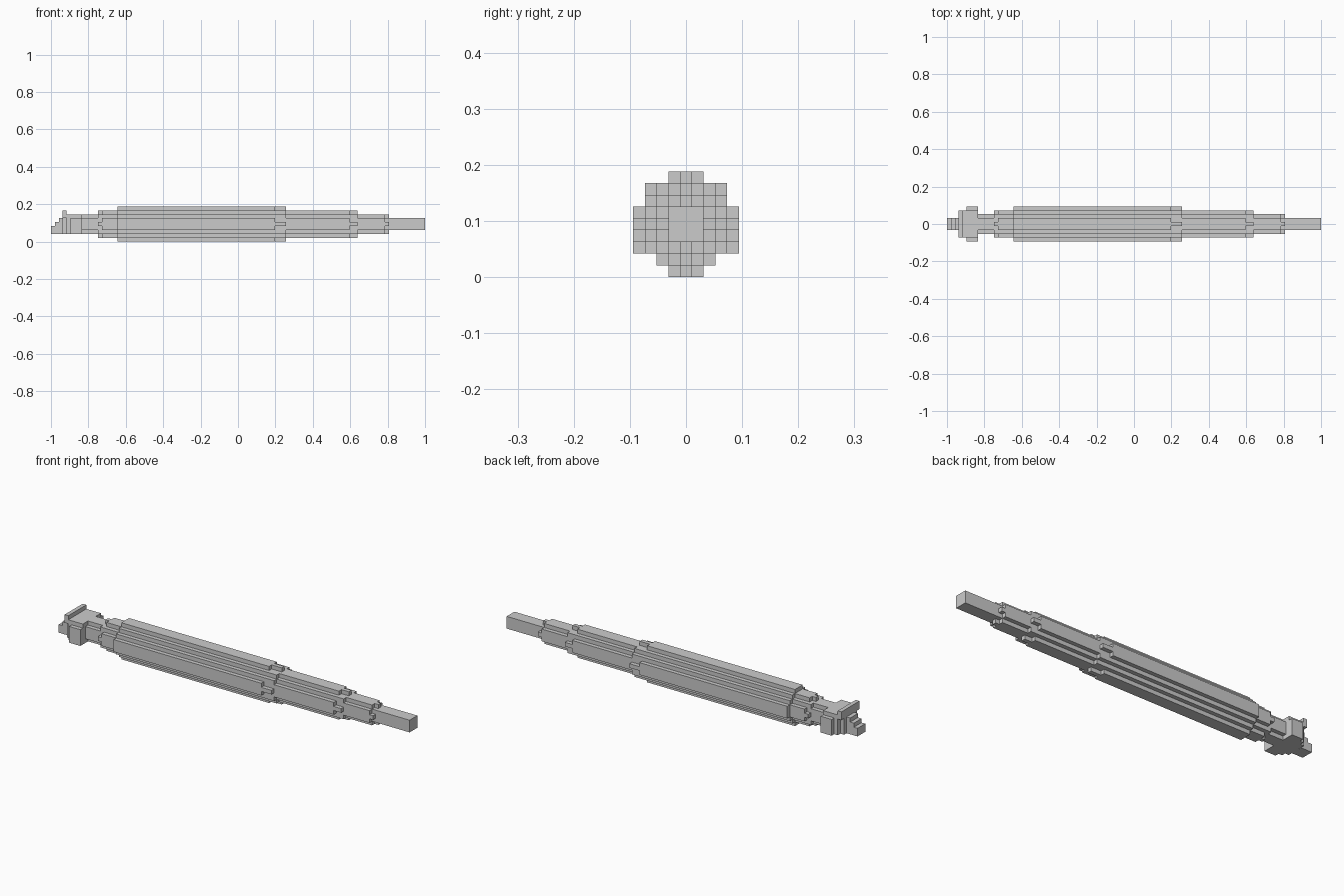
import bpy, bmesh

if "Cube" in bpy.data.objects:
    bpy.data.objects.remove(bpy.data.objects["Cube"])

V = 0.1885 / 9      # size of one block
CZ = 4.5 * V        # height of the long axis


def mesh_object(name, bm):
    bmesh.ops.recalc_face_normals(bm, faces=bm.faces)
    mesh = bpy.data.meshes.new(name)
    bm.to_mesh(mesh)
    bm.free()
    obj = bpy.data.objects.new(name, mesh)
    bpy.context.collection.objects.link(obj)
    return obj


def stepped_outline(halves):
    """Closed stepped outline; halves = half widths from the axis row outward."""
    quarter = []
    for i, w in enumerate(halves):
        lo = 0 if i == 0 else i - 0.5
        quarter += [(w, lo), (w, i + 0.5)]
    quarter = quarter[1:]
    # merge collinear points where neighbouring rows share a width
    q = [p for i, p in enumerate(quarter)
         if i == len(quarter) - 1 or not (
             (i > 0 and quarter[i - 1][0] == p[0] == quarter[i + 1][0])
             or p == quarter[i + 1] or (i > 0 and p == quarter[i - 1]))]
    right = [(y, -z) for y, z in reversed(q)] + q
    left = [(-y, z) for y, z in reversed(q)] + [(-y, -z) for y, z in q]
    return right + left


def section(name, x0, x1, halves):
    bm = bmesh.new()
    verts = [bm.verts.new((x0, y * V, CZ + z * V)) for y, z in stepped_outline(halves)]
    face = bm.faces.new(verts)
    ext = bmesh.ops.extrude_face_region(bm, geom=[face])
    moved = [g for g in ext["geom"] if isinstance(g, bmesh.types.BMVert)]
    bmesh.ops.translate(bm, verts=moved, vec=(x1 - x0, 0, 0))
    return mesh_object(name, bm)


def block(name, x0, x1, half_y, row0, row1):
    """Box centred on y = 0 spanning block rows row0..row1."""
    bm = bmesh.new()
    bmesh.ops.create_cube(bm, size=1)
    for v in bm.verts:
        v.co = (x0 if v.co.x < 0 else x1, v.co.y * 2 * half_y * V,
                (row0 if v.co.z < 0 else row1) * V)
    return mesh_object(name, bm)


# Shaft: round block sections end to end, with small nibs at each step down
thin = [2.5, 2.5, 1.5]
medium = [3.5, 3.5, 2.5, 1.5]
medium_nib = [3.5, 2.5, 2.5, 0.5]
thick = [4.5, 4.5, 3.5, 2.5, 1.5]
section("rear_neck", -0.833, -0.748, thin)
section("rear_collar_nib", -0.748, -0.727, medium_nib)
section("rear_collar", -0.727, -0.643, medium)
section("main_barrel", -0.643, 0.199, thick)
section("barrel_nib", 0.199, 0.257, [4.5, 3.5, 3.5, 2.5, 0.5])
section("middle_shaft", 0.257, 0.597, medium)
section("middle_shaft_nib", 0.597, 0.639, medium_nib)
section("front_shaft", 0.639, 0.786, thin)
section("front_shaft_nib", 0.786, 0.807, [2.5, 1.5, 0.5])
section("tip", 0.807, 1.0, [1.5, 1.5])

# Tail: stepped nose, raised plate and side blocks
for i, top in enumerate((4, 5, 6)):
    block(f"nose_step_{i + 1}", -1 + i * V, -1 + (i + 1) * V, 1.5, 2, top)
block("tail_plate_lower", -0.937, -0.916, 2.5, 2, 6)
block("tail_plate_bar", -0.937, -0.916, 3.5, 6, 8)
block("tail_body_front", -0.916, -0.896, 3.5, 2, 7)
block("tail_wings", -0.896, -0.833, 4.5, 2, 6)
block("tail_top", -0.896, -0.833, 3.5, 6, 7)
